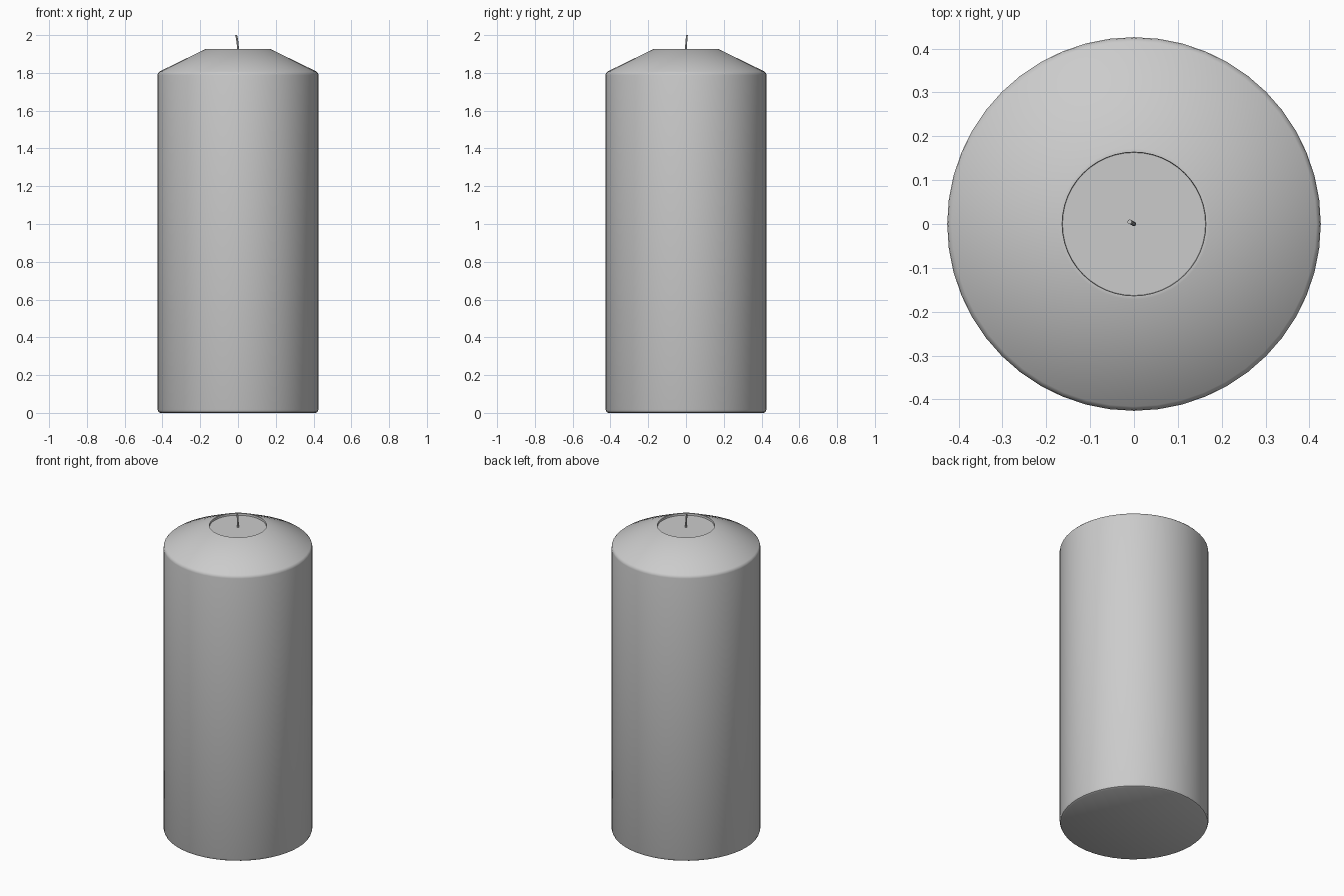
import bpy, bmesh, math
from mathutils import Vector

if "Cube" in bpy.data.objects:
    bpy.data.objects.remove(bpy.data.objects["Cube"])


def lathe(name, profile, sides):
    """Revolve (radius, z) points around z; radius 0 makes a pole."""
    bm = bmesh.new()
    verts = [bm.verts.new((r, 0, z)) for r, z in profile]
    edges = [bm.edges.new(pair) for pair in zip(verts, verts[1:])]
    bmesh.ops.spin(bm, geom=verts + edges, cent=(0, 0, 0), axis=(0, 0, 1),
                   angle=math.tau, steps=sides, use_duplicate=False)
    bmesh.ops.remove_doubles(bm, verts=bm.verts, dist=1e-5)
    bmesh.ops.recalc_face_normals(bm, faces=bm.faces)
    return finish(name, bm)


def finish(name, bm):
    mesh = bpy.data.meshes.new(name)
    bm.to_mesh(mesh)
    bm.free()
    obj = bpy.data.objects.new(name, mesh)
    bpy.context.collection.objects.link(obj)
    bpy.ops.object.select_all(action='DESELECT')
    obj.select_set(True)
    bpy.context.view_layer.objects.active = obj
    bpy.ops.object.shade_smooth_by_angle(angle=math.radians(35))
    return obj


# Wax body: rounded base, straight wall, sloped shoulder, shallow melt pool
lathe("wax_body", [
    (0, 0), (0.412, 0), (0.421, 0.005), (0.426, 0.018),
    (0.426, 1.788), (0.424, 1.798), (0.416, 1.807),
    (0.172, 1.926), (0.164, 1.926), (0.163, 1.914), (0, 1.914)], 48)

# Wick: thin round tube following a gentle bend
path = [(0, 0, 1.905), (0, 0, 1.93), (-0.002, 0.001, 1.955),
        (-0.005, 0.003, 1.978), (-0.01, 0.005, 2.0)]
bm = bmesh.new()
rings = []
for p in path:
    rings.append([bm.verts.new(Vector(p) + Vector((0.005 * math.cos(a), 0.005 * math.sin(a), 0)))
                  for a in (math.tau * i / 10 for i in range(10))])
for low, high in zip(rings, rings[1:]):
    for i in range(10):
        j = (i + 1) % 10
        bm.faces.new((low[i], low[j], high[j], high[i]))
bm.faces.new(rings[0][::-1])
bm.faces.new(rings[-1])
finish("wick", bm)
